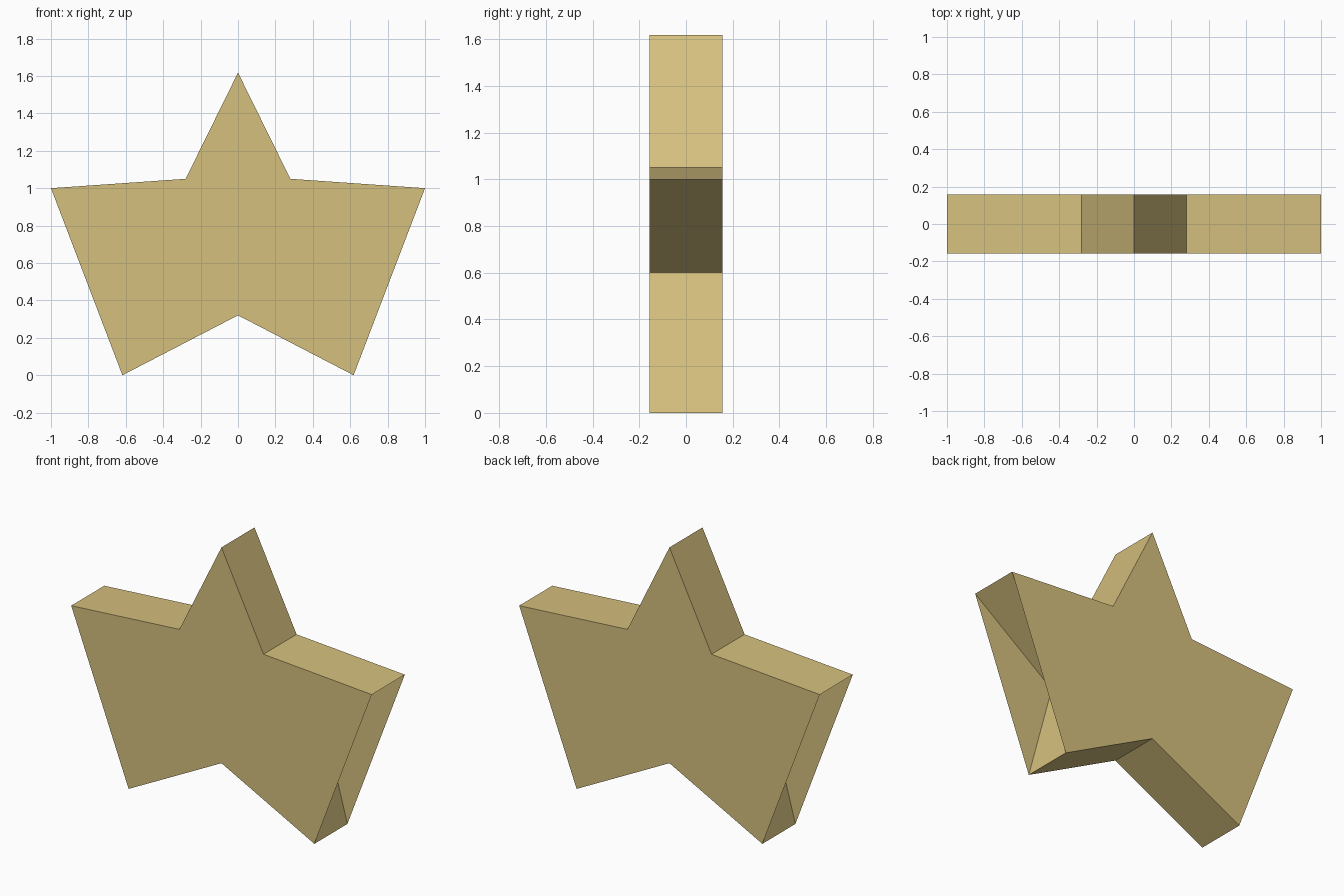
import bpy
import bmesh

cube = bpy.data.objects.get("Cube")
if cube:
    bpy.data.objects.remove(cube, do_unlink=True)

# Single sand-gold material
colour = (0.67, 0.53, 0.21, 1.0)
gold = bpy.data.materials.new("sand gold")
gold.use_nodes = True
gold.diffuse_color = colour
bsdf = next(n for n in gold.node_tree.nodes if n.type == 'BSDF_PRINCIPLED')
bsdf.inputs["Base Color"].default_value = colour
bsdf.inputs["Roughness"].default_value = 0.8

# Star outline (x, z), counter-clockwise from the front: right half, then mirrored
HALF_DEPTH = 0.157
right_half = [(0.618, 0.0), (0.455, 0.6), (1.0, 1.0), (0.28, 1.05)]
outline = ([(0.0, 0.32)] + right_half + [(0.0, 1.618)]
           + [(-x, z) for x, z in reversed(right_half)])

bm = bmesh.new()
front = [bm.verts.new((x, -HALF_DEPTH, z)) for x, z in outline]
back = [bm.verts.new((x, HALF_DEPTH, z)) for x, z in outline]
count = len(outline)

# Front and back star faces
bm.faces.new(front)
bm.faces.new(back[::-1])

# Side walls, following every notch
for i in range(count):
    j = (i + 1) % count
    bm.faces.new((front[j], front[i], back[i], back[j]))

# Thin webs closing the side notches on the front and back
for notch in (2, 8):
    a, b, c = notch - 1, notch, notch + 1
    bm.faces.new((front[a], front[c], front[b]))
    bm.faces.new((back[a], back[b], back[c]))

mesh = bpy.data.meshes.new("star")
bm.to_mesh(mesh)
bm.free()
mesh.materials.append(gold)
star = bpy.data.objects.new("star", mesh)
bpy.context.collection.objects.link(star)
